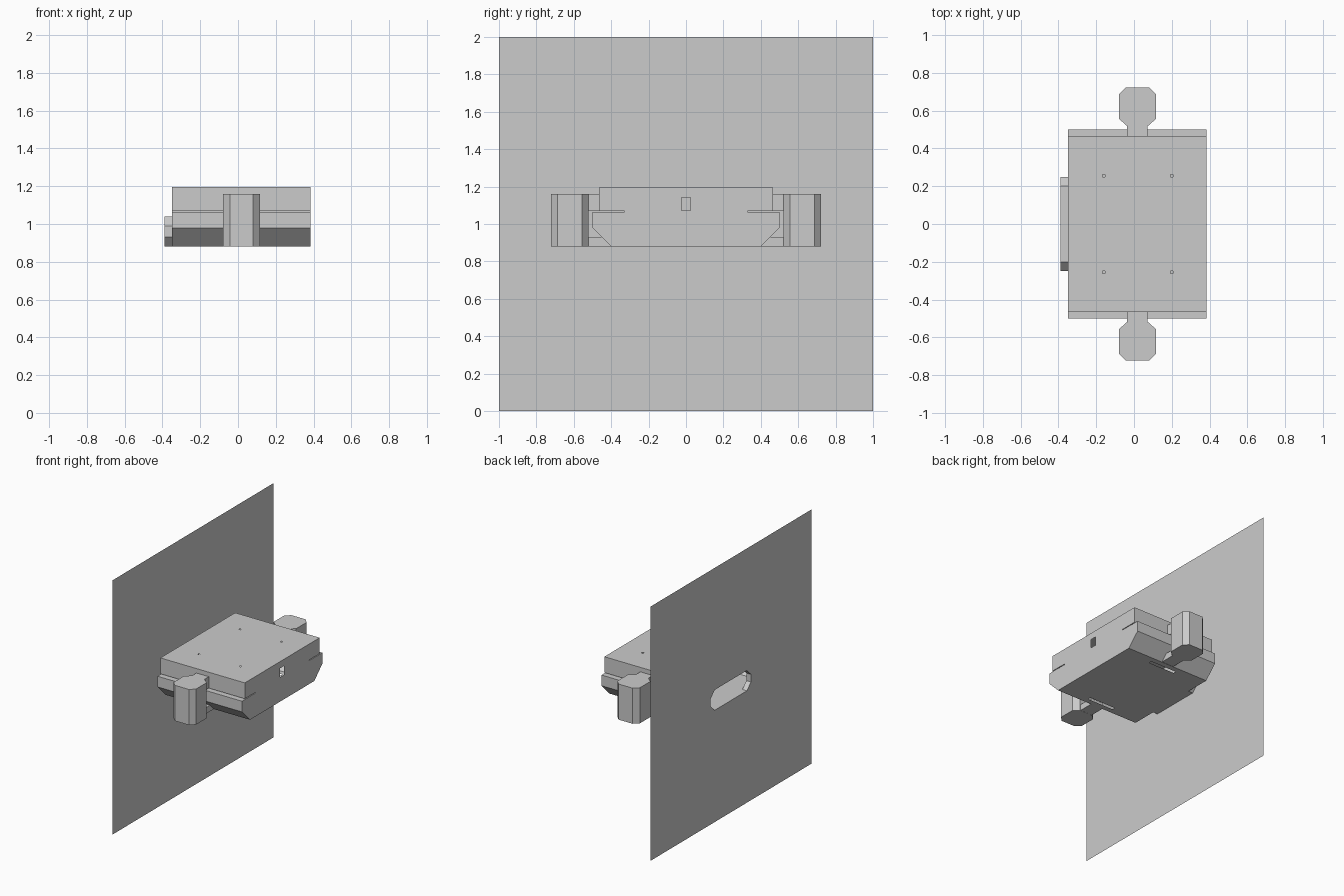
import bpy, bmesh

if "Cube" in bpy.data.objects:
    bpy.data.objects.remove(bpy.data.objects["Cube"])

XB, XF, XP = -0.35, 0.385, -0.39      # body back, body front, wall plane
Z0, Z1 = 0.88, 1.195


def finish(bm, name, recalc=True):
    bmesh.ops.remove_doubles(bm, verts=bm.verts, dist=1e-4)
    if recalc:
        bmesh.ops.recalc_face_normals(bm, faces=bm.faces)
    me = bpy.data.meshes.new(name)
    bm.to_mesh(me)
    bm.free()
    ob = bpy.data.objects.new(name, me)
    bpy.context.collection.objects.link(ob)
    return ob


def panel(bm, loops, normal):
    """Flat sheet: first loop is the outline, the others are holes."""
    edges = []
    for loop in loops:
        vs = [bm.verts.new(p) for p in loop]
        edges += [bm.edges.new((vs[i - 1], vs[i])) for i in range(len(vs))]
    res = bmesh.ops.triangle_fill(bm, use_beauty=True, edges=edges, normal=normal)
    for f in res["geom"]:
        if isinstance(f, bmesh.types.BMFace):
            f.normal_update()
            if f.normal.dot(normal) < 0:
                f.normal_flip()


def rect(cx, cy, w, h):
    return [(cx - w / 2, cy - h / 2), (cx + w / 2, cy - h / 2),
            (cx + w / 2, cy + h / 2), (cx - w / 2, cy + h / 2)]


def on_x(pts, x):
    return [(x, a, b) for a, b in pts]


def on_z(pts, z):
    return [(a, b, z) for a, b in pts]


def prism(name, pts, z0, z1):
    bm = bmesh.new()
    lo = [bm.verts.new(p) for p in on_z(pts, z0)]
    hi = [bm.verts.new(p) for p in on_z(pts, z1)]
    bm.faces.new(lo)
    bm.faces.new(hi)
    for i in range(len(pts)):
        bm.faces.new((lo[i - 1], lo[i], hi[i], hi[i - 1]))
    return finish(bm, name)


# Cross-sections in y,z: hull half-profile and the tunnel opening
half = [(0.4, Z0), (0.5, 0.98), (0.5, 1.064), (0.33, 1.064),
        (0.33, 1.07), (0.465, 1.07), (0.465, Z1)]
profile = half + [(-y, z) for y, z in reversed(half)]
upper = [(0.2, Z0), (0.25, 0.93), (0.25, 0.99), (0.2, 1.04)]
opening = upper + [(-y, z) for y, z in reversed(upper)]

# Wall with the tunnel opening
bm = bmesh.new()
panel(bm, [on_x(rect(0, 1, 2, 2), XP), on_x(opening, XP)], (1, 0, 0))
finish(bm, "wall", False)

# Short tunnel joining wall and hull
bm = bmesh.new()
a = [bm.verts.new(p) for p in on_x(opening, XP)]
b = [bm.verts.new(p) for p in on_x(opening, XB)]
for i in range(len(a)):
    bm.faces.new((a[i], a[i - 1], b[i - 1], b[i]))
finish(bm, "tunnel", False)

# Hull shell: side strips, then pierced top, bottom, front and back sheets
bm = bmesh.new()
for i in range(len(profile)):
    p, q = profile[i - 1], profile[i]
    if p[1] == q[1] and p[1] in (Z0, Z1):
        continue
    bm.faces.new([bm.verts.new(v) for v in
                  ((XB, *p), (XF, *p), (XF, *q), (XB, *q))])
mid, length = (XB + XF) / 2, XF - XB
pins = [on_z(rect(x, y, 0.014, 0.012), Z1)
        for x in (-0.16, 0.2) for y in (-0.255, 0.255)]
panel(bm, [on_z(rect(mid, 0, length, 0.93), Z1)] + pins, (0, 0, 1))
slits = [on_z(rect(0.02, y, 0.23, 0.025), Z0) for y in (-0.345, 0.345)]
panel(bm, [on_z(rect(mid, 0, length, 0.8), Z0)] + slits, (0, 0, -1))
panel(bm, [on_x(profile, XF), on_x(rect(0, 1.107, 0.05, 0.07), XF)], (1, 0, 0))
panel(bm, [on_x(profile + opening[::-1], XB)], (-1, 0, 0))
finish(bm, "hull")

# Octagonal side towers with an upper and a lower neck
tower = [(-0.038, 0.52), (0.075, 0.52), (0.117, 0.557), (0.117, 0.687),
         (0.08, 0.723), (-0.042, 0.723), (-0.08, 0.687), (-0.08, 0.557)]
for side, s in (("left", -1), ("right", 1)):
    prism(side + "_tower", [(x, s * y) for x, y in tower], Z0, 1.16)
    prism(side + "_upper_neck", rect(0.0175, s * 0.4925, 0.107, 0.057), 1.07, 1.16)
    prism(side + "_lower_neck",
          [(-0.036, s * 0.4), (0.071, s * 0.4), (0.071, s * 0.521), (-0.036, s * 0.521)],
          Z0 + 0.001, 0.93)
